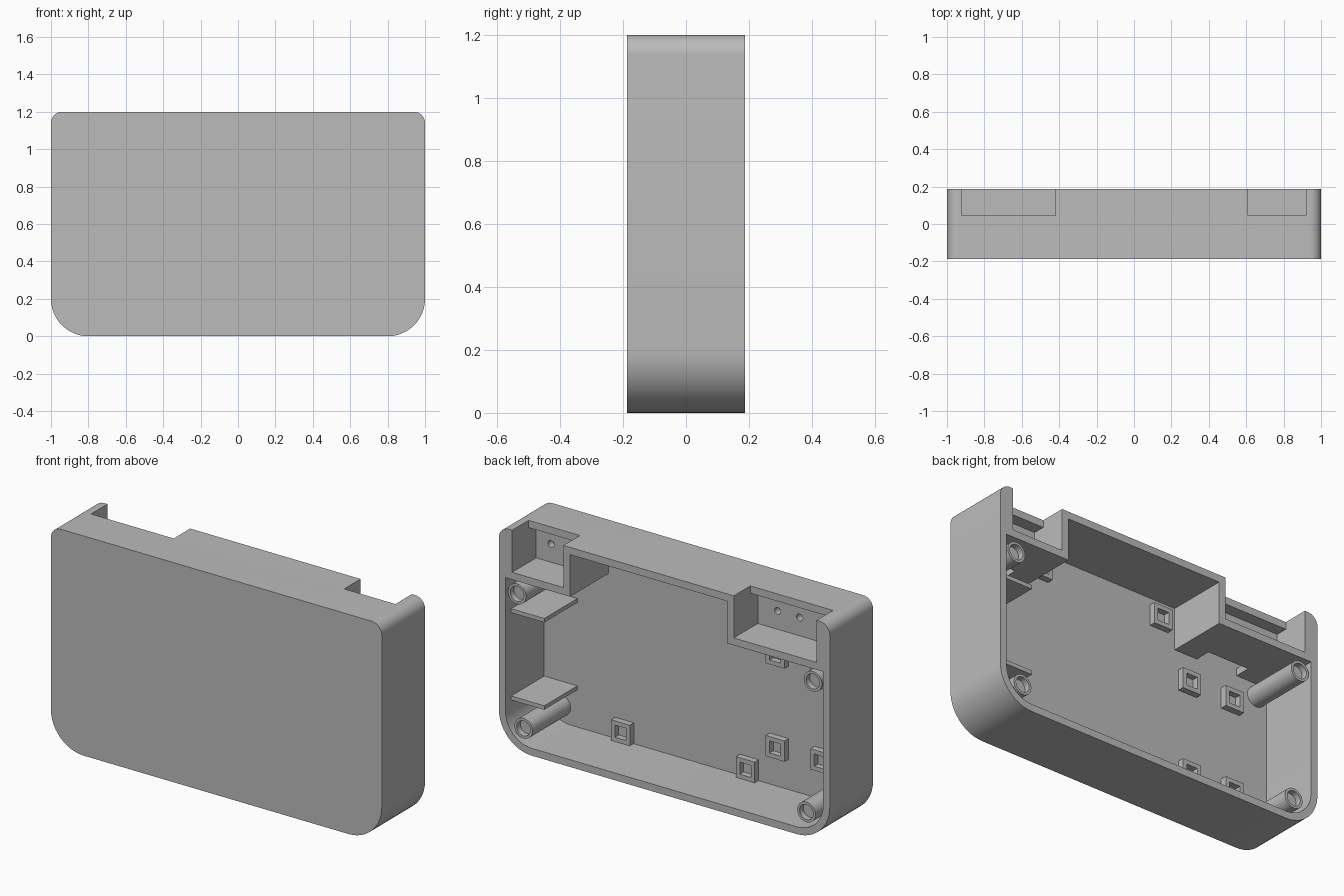
import bpy, bmesh, math

if "Cube" in bpy.data.objects:
    bpy.data.objects.remove(bpy.data.objects["Cube"])

W, D, WALL = 1.0, 0.187, 0.04
FLOOR = -D + WALL          # inner face of the front panel

grey = bpy.data.materials.new("plain grey")
grey.diffuse_color = (0.5, 0.5, 0.5, 1)
grey.use_nodes = True
grey.node_tree.nodes["Principled BSDF"].inputs["Base Color"].default_value = grey.diffuse_color


def finish(bm, name, smooth=False):
    bmesh.ops.recalc_face_normals(bm, faces=bm.faces)
    me = bpy.data.meshes.new(name)
    bm.to_mesh(me)
    bm.free()
    me.materials.append(grey)
    ob = bpy.data.objects.new(name, me)
    bpy.context.collection.objects.link(ob)
    if smooth:
        shade(ob)
    return ob


def shade(ob):
    bpy.ops.object.select_all(action='DESELECT')
    ob.select_set(True)
    bpy.context.view_layer.objects.active = ob
    bpy.ops.object.shade_smooth_by_angle(angle=math.radians(30))


def prism(name, pts, axis, a, b):
    """Extrude a closed profile along x (profile in y,z) or y (profile in x,z)."""
    bm = bmesh.new()
    place = (lambda u, v: (a, u, v)) if axis == 'x' else (lambda u, v: (u, a, v))
    face = bm.faces.new([bm.verts.new(place(u, v)) for u, v in pts])
    new = bmesh.ops.extrude_face_region(bm, geom=[face])['geom']
    step = (b - a, 0, 0) if axis == 'x' else (0, b - a, 0)
    bmesh.ops.translate(bm, vec=step, verts=[v for v in new if isinstance(v, bmesh.types.BMVert)])
    return finish(bm, name)


def box(name, x0, x1, y0, y1, z0, z1):
    return prism(name, [(x0, z0), (x1, z0), (x1, z1), (x0, z1)], 'y', y0, y1)


def arc(cx, cz, r, start, n=12):
    return [(cx + r * math.cos(math.radians(start + 90 * i / n)),
             cz + r * math.sin(math.radians(start + 90 * i / n))) for i in range(n + 1)]


def lathe(name, x, z, profile, n, turn=0.0, smooth=True):
    """Rings of (radius, y) around an axis parallel to y, capped at both ends."""
    bm = bmesh.new()
    rings = [[bm.verts.new((x + r * math.cos(turn + math.tau * i / n), y,
                            z + r * math.sin(turn + math.tau * i / n)))
              for i in range(n)] for r, y in profile]
    for p, q in zip(rings, rings[1:]):
        for i in range(n):
            bm.faces.new((p[i], p[(i + 1) % n], q[(i + 1) % n], q[i]))
    bm.faces.new(rings[0])
    bm.faces.new(rings[-1])
    return finish(bm, name, smooth)


def cut(ob, cutter):
    mod = ob.modifiers.new("cut", 'BOOLEAN')
    mod.operation, mod.solver, mod.object = 'DIFFERENCE', 'EXACT', cutter
    bpy.ops.object.select_all(action='DESELECT')
    bpy.context.view_layer.objects.active = ob
    ob.select_set(True)
    bpy.ops.object.modifier_apply(modifier=mod.name)
    bpy.data.objects.remove(cutter, do_unlink=True)


# Outer case: large bottom corners, small top corners
outline = (arc(-0.8, 0.2, 0.2, 180) + arc(0.8, 0.2, 0.2, 270)
           + arc(W - 0.06, 1.14, 0.06, 0) + arc(-W + 0.06, 1.14, 0.06, 90))
case = prism("case", outline, 'y', -D, D)

# Main cavity, stepped around the two top pockets
cavity = (arc(-0.8, 0.2, 0.16, 180) + arc(0.8, 0.2, 0.16, 270)
          + [(0.96, 0.93), (0.57, 0.93), (0.57, 1.16),
             (-0.38, 1.16), (-0.38, 0.93), (-0.96, 0.93)])
cut(case, prism("cavity_cutter", cavity, 'y', FLOOR, 0.4))

# Top pockets: open at the back and top, with a lip, wire space and screw holes
pocket = [(-0.02, 0.97), (0.4, 0.97), (0.4, 1.4), (0.045, 1.4), (0.045, 1.16), (-0.02, 1.16)]
for x0, x1, s0, s1, holes in ((-0.92, -0.42, -0.77, -0.52, (-0.54, -0.673)),
                              (0.61, 0.92, 0.70, 0.83, (0.83,))):
    cut(case, prism("pocket_cutter", pocket, 'x', x0, x1))
    cut(case, box("wire_space_cutter", x0, x1, FLOOR, -0.06, 0.97, 1.16))
    cut(case, box("slot_cutter", s0, s1, FLOOR, -0.06, 0.9, 1.0))
    for hx in holes:
        cut(case, lathe("hole_cutter", hx, 1.07, [(0.019, -0.1), (0.019, 0.02)], 20))
shade(case)

# Screw posts with blind holes
for side in (-1, 1):
    for x, z, label in ((0.855, 0.133, "lower"), (0.894, 0.857, "upper")):
        lathe(label + "_screw_post", side * x, z,
              [(0.055, FLOOR - 0.01), (0.055, 0.182), (0.041, 0.182), (0.041, 0.15)], 32)

# Side shelves
for z in (0.265, 0.742):
    box("side_shelf", 0.76, 0.97, FLOOR - 0.01, 0.138, z - 0.022, z)

# Square mounting sockets on the front panel
sockets = [(x, z) for x in (-0.28, 0.475) for z in (0.098, 1.065)]
sockets += [(x, z) for x in (-0.46, -0.73) for z in (0.262, 0.77)]
for x, z in sockets:
    lathe("mounting_socket", x, z,
          [(0.08, FLOOR - 0.01), (0.08, FLOOR + 0.035), (0.047, FLOOR + 0.035), (0.047, FLOOR + 0.002)],
          4, math.pi / 4, smooth=False)
